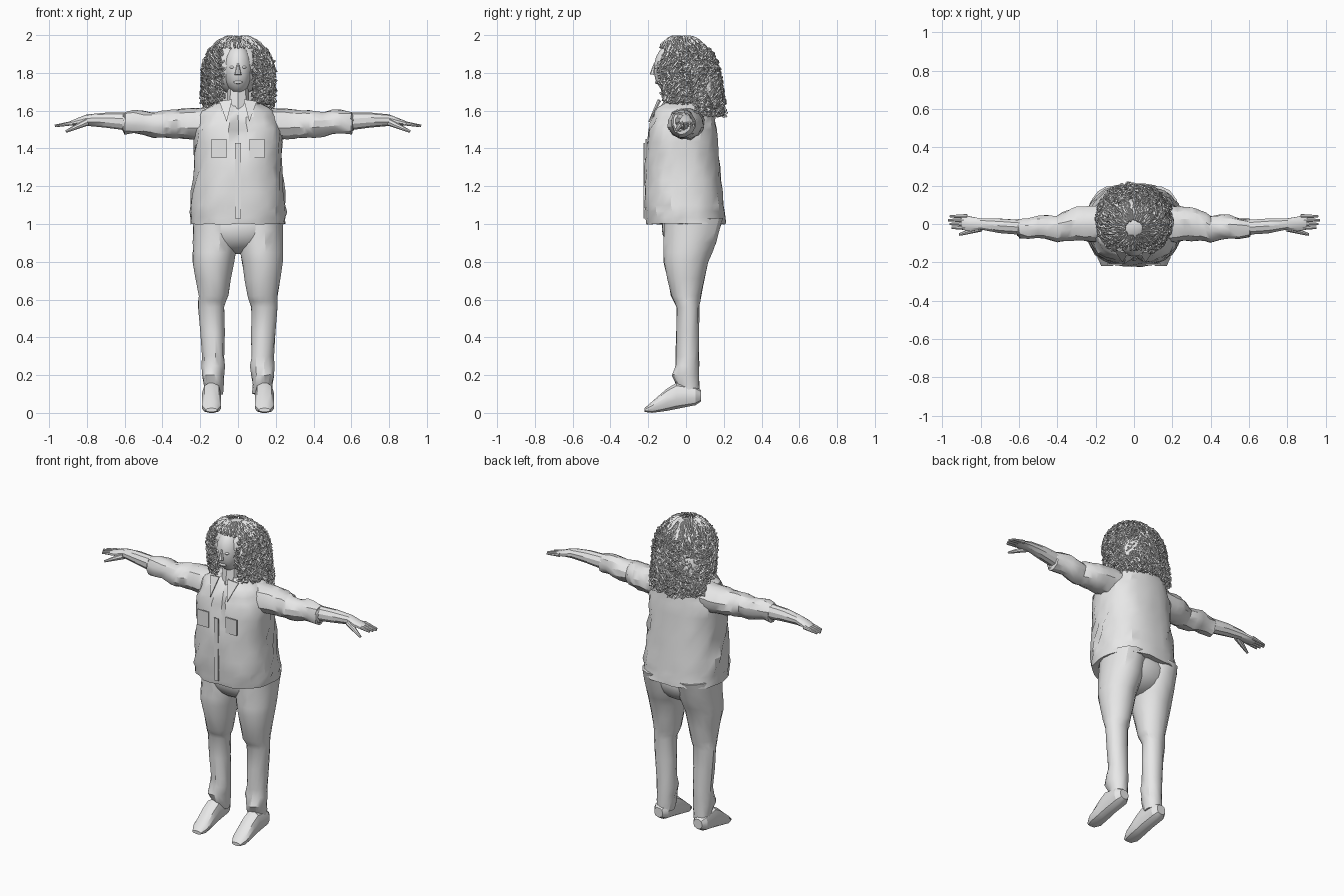
import bpy, bmesh, math, random
from math import sin, cos
from mathutils import Matrix, Vector

random.seed(7)
spread = random.uniform
cube = bpy.data.objects.get("Cube")
if cube:
    bpy.data.objects.remove(cube, do_unlink=True)

grey = bpy.data.materials.new("plain grey")
grey.use_nodes = True
grey.diffuse_color = (.8, .8, .8, 1)
shader = grey.node_tree.nodes["Principled BSDF"]
shader.inputs["Base Color"].default_value = grey.diffuse_color


def select_and_smooth(obj):
    """Smooth shading that keeps the sharp creases."""
    bpy.ops.object.select_all(action="DESELECT")
    obj.select_set(True)
    bpy.context.view_layer.objects.active = obj
    if obj.type == "CURVE":
        bpy.ops.object.convert(target="MESH")
    bpy.ops.object.shade_smooth_by_angle(angle=math.radians(30))


def finish(name, bm):
    """Turn a bmesh into a finished object."""
    bmesh.ops.recalc_face_normals(bm, faces=bm.faces)
    mesh = bpy.data.meshes.new(name)
    bm.to_mesh(mesh)
    bm.free()
    mesh.materials.append(grey)
    obj = bpy.data.objects.new(name, mesh)
    bpy.context.collection.objects.link(obj)
    select_and_smooth(obj)


def crumple(verts, amount):
    for vert in verts:
        vert.co += Vector((spread(-amount, amount) for _ in range(3)))


def place(axis, along, u, v):
    return Vector({"X": (along, u, v), "Y": (u, along, v), "Z": (u, v, along)}[axis])


def even(along, angle):
    return 1


def loft(name, axis, rings, sides=12, side=1, power=2, jitter=0, split=1, swell=even):
    """Skin rings (position, centre u, centre v, radius u, radius v) along an axis."""
    stations = []
    for first, second in zip(rings, rings[1:]):
        for k in range(split):
            stations.append(Vector(first).lerp(Vector(second), k / split))
    stations.append(rings[-1])
    bm = bmesh.new()
    loops = []
    for along, centre_u, centre_v, radius_u, radius_v in stations:
        loop = []
        for k in range(sides):
            angle = math.tau * (k + .5) / sides
            c, s = cos(angle), sin(angle)
            reach = swell(along, angle) / (abs(c) ** power + abs(s) ** power) ** (1 / power)
            point = place(axis, along, centre_u + radius_u * reach * c, centre_v + radius_v * reach * s)
            point.x *= side
            loop.append(bm.verts.new(point))
        loops.append(loop)
    for lower, upper in zip(loops, loops[1:]):
        for k in range(sides):
            bm.faces.new((lower[k - 1], lower[k], upper[k], upper[k - 1]))
    bm.faces.new(loops[0])
    bm.faces.new(loops[-1])
    crumple(bm.verts, jitter)
    finish(name, bm)


def ball(name, centre, radii, jitter=0):
    """Ellipsoid, optionally roughened."""
    bm = bmesh.new()
    matrix = Matrix.Translation(centre) @ Matrix.Diagonal((*radii, 1))
    bmesh.ops.create_icosphere(bm, subdivisions=3, radius=1, matrix=matrix)
    crumple(bm.verts, jitter)
    finish(name, bm)


def taper(name, start, end, start_radius, end_radius):
    """Tapered rod between two points."""
    start, end = Vector(start), Vector(end)
    bm = bmesh.new()
    matrix = (end - start).to_track_quat("Z", "Y").to_matrix().to_4x4()
    matrix.translation = (start + end) / 2
    bmesh.ops.create_cone(bm, cap_ends=True, segments=8, radius1=start_radius, radius2=end_radius,
                          depth=(end - start).length, matrix=matrix)
    finish(name, bm)


def plate(name, corners):
    """Thin flat polygon, thickened backwards."""
    bm = bmesh.new()
    face = bm.faces.new([bm.verts.new(corner) for corner in corners])
    extruded = bmesh.ops.extrude_face_region(bm, geom=[face])["geom"]
    moved = [item for item in extruded if isinstance(item, bmesh.types.BMVert)]
    bmesh.ops.translate(bm, verts=moved, vec=(0, .008, 0))
    finish(name, bm)


def panel(name, x, z, width, height, y):
    left, right, low, high = x - width / 2, x + width / 2, z - height / 2, z + height / 2
    plate(name, [(left, y, low), (right, y, low), (right, y, high), (left, y, high)])


# Cloth folds, as a factor on the radius
def shirt_folds(z, angle):
    if sin(angle) < 0 and abs(cos(angle)) < (z - 1.43) * 1.3:
        return .82
    slant = z * 14 * math.copysign(1, cos(angle))
    depth = .09 * abs(cos(angle)) if z > 1.05 else 0
    return 1 + depth * (abs(sin(angle * 5 + slant)) - .6)


def sleeve_folds(x, angle):
    return 1 + .13 * sin(x * 90 + angle) if x > .4 else 1


def trouser_folds(z, angle):
    return 1 + .1 * sin(z * 80 + angle * 2) if z < .35 and sin(angle) < 0 else 1


# Shirt and hips
loft("shirt", "Z", [(1.01, 0, .03, .2, .1), (1, 0, 0, .25, .21), (1.1, 0, -.01, .25, .21),
                    (1.3, 0, -.02, .23, .2), (1.5, 0, -.02, .23, .18), (1.6, 0, -.01, .19, .16),
                    (1.65, 0, 0, .1, .11)],
     sides=30, power=2.4, jitter=.004, split=3, swell=shirt_folds)
panel("button_band", 0, 1.23, .03, .4, -.224)
ball("hips", (0, .02, .98), (.23, .15, .14), .002)

# Neck and face
taper("neck", (0, -.08, 1.5), (0, -.05, 1.75), .065, .055)
ball("face", (0, -.08, 1.82), (.075, .09, .13), .001)
taper("nose", (0, -.175, 1.79), (0, -.165, 1.85), .018, .005)
ball("lips", (0, -.155, 1.75), (.025, .01, .008))

SLEEVE = [(.15, 0, 1.53, .1, .09), (.3, 0, 1.53, .09, .08), (.4, -.02, 1.53, .07, .07),
          (.6, -.02, 1.54, .05, .06), (.61, -.02, 1.54, .03, .04)]
FOREARM = [(.55, -.02, 1.54, .04, .05), (.7, -.01, 1.55, .04, .04), (.8, 0, 1.55, .03, .03),
           (.85, 0, 1.54, .04, .02), (.9, .01, 1.53, .04, .01)]
LEG = [(.1, .13, .02, .05, .05), (.2, .13, 0, .06, .07), (.3, .13, .01, .06, .06),
       (.56, .14, .01, .07, .06), (.62, .13, 0, .08, .08), (.8, .13, 0, .11, .12),
       (.9, .12, .02, .12, .14), (1.03, .12, .04, .12, .16)]
SHOE = [(.08, .14, .09, .03, .03), (.05, .14, .09, .05, .05), (-.05, .14, .09, .05, .07),
        (-.1, .14, .07, .05, .06), (-.18, .14, .03, .05, .03), (-.22, .14, .015, .03, .01)]

# Limbs and paired details
for word, side in (("left", 1), ("right", -1)):
    loft(word + "_sleeve", "X", SLEEVE, 12, side, jitter=.004, split=4, swell=sleeve_folds)
    loft(word + "_forearm", "X", FOREARM, 10, side, jitter=.001)
    for finger in range(4):
        y = .02 * finger - .02
        tip = .97 - .01 * abs(finger - 2)
        taper(f"{word}_finger_{finger + 1}", (side * .87, y, 1.535), (side * tip, y, 1.52), .012, .006)
    taper(word + "_thumb", (side * .8, -.02, 1.54), (side * .91, -.055, 1.49), .02, .007)
    loft(word + "_trouser_leg", "Z", LEG, 16, side, jitter=.003, split=2, swell=trouser_folds)
    loft(word + "_shoe", "Y", SHOE, 12, side, power=2.6)
    plate(word + "_collar", [(side * .03, -.15, 1.66), (side * .1, -.14, 1.65), (side * .06, -.2, 1.54)])
    panel(word + "_pocket", side * .1, 1.4, .08, .1, -.215)
    ball(word + "_eye", (side * .03, -.155, 1.83), (.014, .012, .008))

# Solid hair under the curls
ball("hair_crown", (0, 0, 1.83), (.15, .14, .15), .005)
ball("hair_back", (0, .09, 1.72), (.17, .09, .17), .005)


def hair_point(angle, z, depth):
    """Point on the hair outline: a dome above a straight fall."""
    dome = math.sqrt(max(0, 1 - (max(z - 1.8, 0) / .2) ** 2)) * depth
    return Vector((.19 * dome * cos(angle), .17 * dome * sin(angle) + (1.85 - z) * .15, z))


def lock_of_hair(angle, top, length, depth, coil, steps=24):
    """Spiral lock hanging along the outline, ending at the face or the hem of the hair."""
    points = []
    phase, drift = spread(0, math.tau), spread(-.25, .25)
    spin = random.choice((-1, 1)) * spread(110, 200)
    for k in range(steps):
        drop = length * k / steps
        point = hair_point(angle + drift * k / steps, top - drop, depth)
        over_face = point.y < 0 and point.z < 1.93 and abs(point.x) < .08
        hem = 1.64 if point.y < .05 else 1.57
        if over_face or point.z < hem:
            break
        turn = phase + spin * drop
        point += Vector((cos(turn), sin(turn), sin(turn * 2) / 2)) * coil
        point.z = min(point.z, 1.994)
        points.append(point)
    return points


# Loose curls and smoother locks from the crown
locks = [lock_of_hair(spread(0, math.tau), spread(1.66, 1.95), spread(.1, .22),
                      spread(.8, 1), spread(.008, .016)) for _ in range(800)]
locks += [lock_of_hair(math.tau * k / 70, 1.993, .12, spread(.92, 1), .004) for k in range(70)]
curve = bpy.data.curves.new("hair_curls", "CURVE")
curve.dimensions = "3D"
curve.bevel_depth = .0055
curve.bevel_resolution = 0
curve.use_fill_caps = True
for points in locks:
    if len(points) > 3:
        spline = curve.splines.new("POLY")
        spline.points.add(len(points) - 1)
        for target, point in zip(spline.points, points):
            target.co = (*point, 1)
curve.materials.append(grey)
curls = bpy.data.objects.new("hair_curls", curve)
bpy.context.collection.objects.link(curls)
select_and_smooth(curls)
